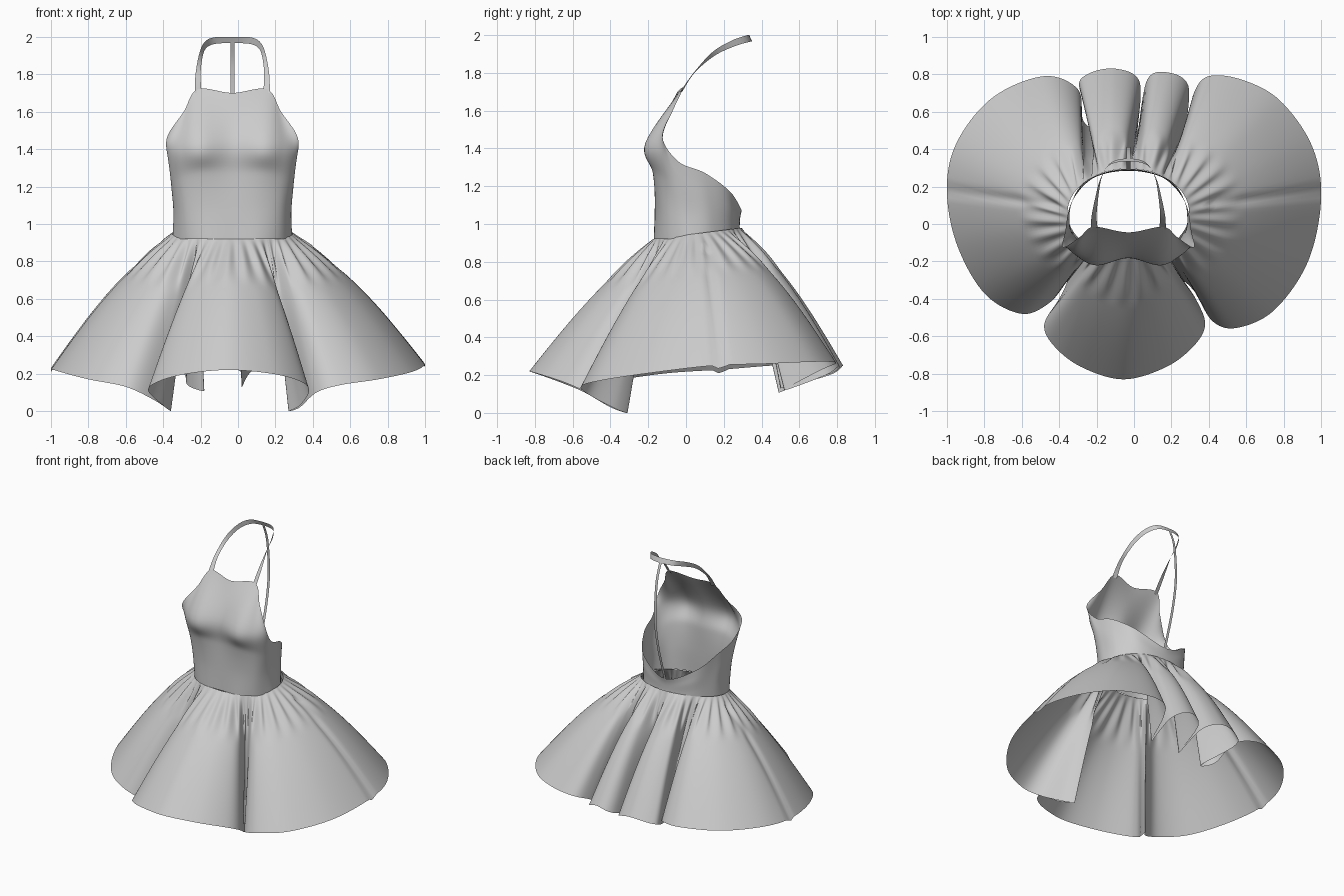
import bpy
from math import sin, cos, pi, exp, radians

if "Cube" in bpy.data.objects:
    bpy.data.objects.remove(bpy.data.objects["Cube"])

CX = -0.03  # centre line of the bodice


def spline(pts, n, closed=False):
    """Catmull-Rom through points of any dimension, n steps per span."""
    k = len(pts)
    out = []
    for i in range(k if closed else k - 1):
        if closed:
            a, b, c, d = (pts[(i + j) % k] for j in (-1, 0, 1, 2))
        else:
            a, b, c, d = (pts[min(max(i + j, 0), k - 1)] for j in (-1, 0, 1, 2))
        for s in range(n):
            t = s / n
            out.append([0.5 * (2 * q + (r - p) * t + (2 * p - 5 * q + 4 * r - w) * t ** 2
                        + (3 * q - p - 3 * r + w) * t ** 3) for p, q, r, w in zip(a, b, c, d)])
    if not closed:
        out.append(list(pts[-1]))
    return out


def mirrored(half):
    """Right half (first and last on the centre line or open) -> full row."""
    right = [(CX + x, y, z) for x, y, z in half]
    left = [(CX - x, y, z) for x, y, z in half]
    return right, left


def loft(name, rows, closed):
    """Quad sheet through rows of equal length."""
    n = len(rows[0])
    verts = [tuple(p[:3]) for r in rows for p in r]
    faces = []
    for i in range(len(rows) - 1):
        for j in range(n if closed else n - 1):
            k = (j + 1) % n
            faces.append((i * n + j, i * n + k, (i + 1) * n + k, (i + 1) * n + j))
    me = bpy.data.meshes.new(name)
    me.from_pydata(verts, [], faces)
    me.polygons.foreach_set("use_smooth", [True] * len(faces))
    ob = bpy.data.objects.new(name, me)
    bpy.context.collection.objects.link(ob)
    return ob


# Bodice: half rings from front centre round to back centre, waist to top edge
RINGS = [
    [(0, -.17, .92), (.14, -.165, .92), (.24, -.12, .92), (.295, -.05, .92),
     (.32, .03, .92), (.29, .14, .92), (.18, .25, .92), (0, .29, .92)],
    [(0, -.165, 1.1), (.15, -.16, 1.1), (.25, -.125, 1.09), (.30, -.06, 1.08),
     (.315, .02, 1.06), (.295, .13, 1.04), (.19, .245, 1.0), (0, .285, .97)],
    [(0, -.165, 1.27), (.16, -.175, 1.27), (.26, -.14, 1.25), (.315, -.08, 1.22),
     (.325, 0, 1.19), (.3, .12, 1.14), (.2, .245, 1.07), (0, .285, 1.01)],
    [(0, -.175, 1.44), (.17, -.215, 1.43), (.275, -.17, 1.41), (.335, -.11, 1.36),
     (.332, -.03, 1.27), (.305, .11, 1.21), (.21, .24, 1.12), (0, .288, 1.04)],
    [(0, -.045, 1.70), (.185, -.015, 1.72), (.26, -.07, 1.6), (.35, -.125, 1.46),
     (.337, -.04, 1.33), (.31, .1, 1.27), (.22, .235, 1.17), (0, .295, 1.07)],
]
rings = []
for half in RINGS:
    right, left = mirrored(half)
    rings.append(spline(right + left[-2:0:-1], 7, True))
columns = [spline(col, 8) for col in zip(*rings)]
loft("bodice", list(zip(*columns)), True)

# Halter strap: flat band over the shoulders and behind the neck
OUTER = [(.20, -.03, 1.70), (.197, .04, 1.80), (.177, .14, 1.91), (.15, .24, 1.97),
         (.10, .315, 1.997), (0, .335, 2.0)]
INNER = [(.165, -.02, 1.70), (.17, .045, 1.80), (.16, .15, 1.89), (.14, .255, 1.94),
         (.09, .33, 1.963), (0, .35, 1.966)]
edges = []
for half in (OUTER, INNER):
    right, left = mirrored(half)
    edges.append(spline(right + left[-2::-1], 8))
loft("neck_strap", edges, False)

# Back strap: narrow ribbon from neck to back waist
path = [(.345, 1.975), (.39, 1.85), (.41, 1.66), (.405, 1.5), (.365, 1.3), (.287, 1.05)]
loft("back_strap", [spline([(CX + dx, y, z) for y, z in path], 8) for dx in (-.01, .01)], False)

# Skirt: folded hem outline, counter-clockwise from the front centre
HEM = [(-.05, -.83, .22), (.18, -.76, .2), (.33, -.64, .16), (.38, -.53, .11), (.33, -.40, .03),
       (.27, -.31, 0), (.33, -.37, .02), (.42, -.52, .10), (.55, -.555, .14), (.75, -.46, .17),
       (.93, -.2, .21), (1, .14, .25), (.95, .42, .26), (.78, .66, .27), (.58, .77, .27),
       (.40, .79, .26), (.32, .70, .22), (.28, .52, .12), (.29, .74, .2), (.18, .81, .25),
       (.07, .77, .21), (.02, .5, .13), (.03, .76, .2), (-.1, .83, .25), (-.25, .80, .23),
       (-.29, .72, .2), (-.18, .5, .11), (-.27, .55, .14), (-.30, .72, .23), (-.48, .79, .26),
       (-.75, .68, .26), (-.94, .45, .25), (-1, .2, .23), (-.95, -.1, .21), (-.8, -.37, .17),
       (-.6, -.48, .13), (-.45, -.42, .06), (-.36, -.31, 0), (-.40, -.40, .03),
       (-.48, -.54, .11), (-.42, -.66, .16), (-.27, -.77, .2)]
hem = spline(HEM, 10, True)

# Waist position of each hem point follows the length of cloth along the hem
length = [0]
for p, q in zip(hem, hem[1:] + hem[:1]):
    length.append(length[-1] + sum((a - b) ** 2 for a, b in zip(p, q)) ** .5)
waist = []
for s in length[:-1]:
    a = 2 * pi * s / length[-1] - pi / 2
    waist.append((CX + .325 * cos(a), .06 + .235 * sin(a), .95 + .03 * sin(a), a))

rows = []
ROWS = 28
for i in range(ROWS + 1):
    t = (i / ROWS) ** 1.2
    row = []
    for h, w in zip(hem, waist):
        x, y, z = (b + (a - b) * t for a, b in zip(h, w))
        a = w[3]
        # gathers under the waist, soft billow, pressed crease at each side
        g = .012 * sin(38 * a) * sin(pi * min(1, t * 2.5))
        x += g * cos(a)
        y += g * sin(a)
        z += (.065 if sin(a) > -.3 else .04) * sin(pi * t) if abs(sin(a) + .3) > .3 else \
            (.0525 + .0125 * (sin(a) + .3) / .3) * sin(pi * t)
        if abs(x) > .4:
            z -= .02 * exp(-((y - .09 - .09 * t) / .025) ** 2)
        row.append((x, y, z))
    rows.append(row)
loft("skirt", rows, True)
